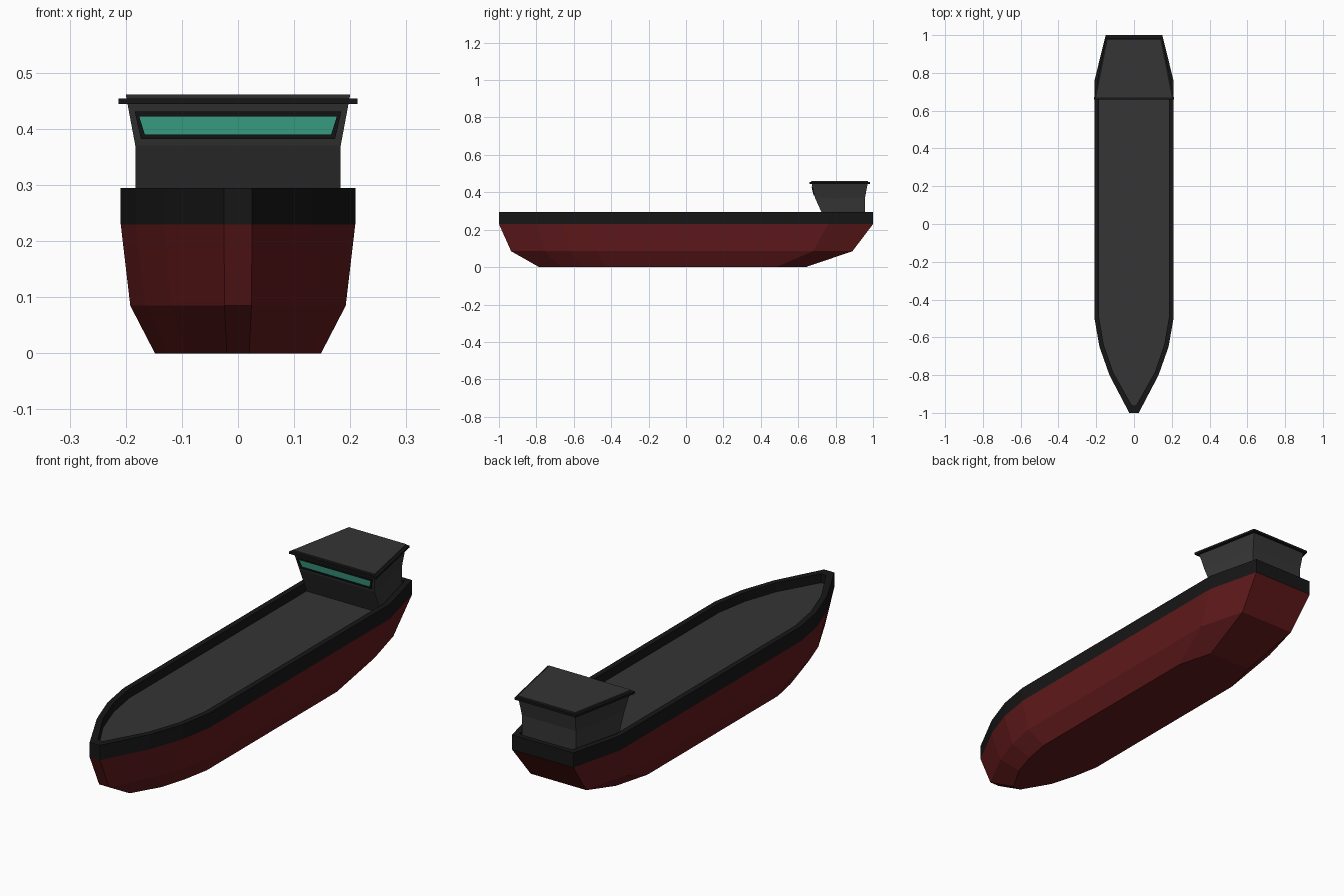
import bpy, bmesh

if "Cube" in bpy.data.objects:
    bpy.data.objects.remove(bpy.data.objects["Cube"])


def material(name, rgb):
    m = bpy.data.materials.new(name)
    m.diffuse_color = (*rgb, 1)
    m.use_nodes = True
    m.node_tree.nodes["Principled BSDF"].inputs["Base Color"].default_value = m.diffuse_color
    return m


RED = material("hull_red", (0.12, 0.01, 0.011))
BLACK = material("black", (0.008, 0.008, 0.008))
DARK = material("dark_grey", (0.035, 0.035, 0.035))
GREEN = material("glass_green", (0.05, 0.42, 0.28))


def ring(half, z):
    """Mirror a bow-to-stern half outline into a closed ring at height z."""
    return [(x, y, z) for x, y in half] + [(-x, y, z) for x, y in reversed(half)]


def loft(name, rings, mat, bottom=False, top=False, closed=False):
    """Skin a stack of equal-length rings."""
    bm = bmesh.new()
    vs = [[bm.verts.new(p) for p in r] for r in rings]
    n = len(vs[0])
    pairs = list(zip(vs, vs[1:])) + ([(vs[-1], vs[0])] if closed else [])
    for a, b in pairs:
        for i in range(n):
            j = (i + 1) % n
            bm.faces.new((a[i], a[j], b[j], b[i]))
    if bottom:
        bm.faces.new(vs[0][::-1])
    if top:
        bm.faces.new(vs[-1])
    bmesh.ops.recalc_face_normals(bm, faces=bm.faces)
    me = bpy.data.meshes.new(name)
    bm.to_mesh(me)
    bm.free()
    me.materials.append(mat)
    ob = bpy.data.objects.new(name, me)
    bpy.context.collection.objects.link(ob)
    return ob


# Half outlines of the hull, bow to stern
keel = [(0.02, -0.785), (0.09, -0.665), (0.125, -0.55), (0.148, -0.43), (0.148, 0.48), (0.105, 0.64)]
chine = [(0.024, -0.935), (0.118, -0.755), (0.165, -0.62), (0.192, -0.48), (0.192, 0.68), (0.136, 0.89)]
rail = [(0.025, -1.0), (0.13, -0.8), (0.183, -0.65), (0.209, -0.5), (0.209, 0.76), (0.15, 1.0)]
inner = [(0.012, -0.96), (0.11, -0.785), (0.16, -0.64), (0.185, -0.495), (0.185, 0.755), (0.13, 0.977)]
DECK_Z = 0.255

# Lower hull
loft("hull", [ring(keel, 0), ring(chine, 0.085), ring(rail, 0.23)], RED, bottom=True, top=True)

# Bulwark around the deck
loft("bulwark", [ring(rail, 0.23), ring(rail, 0.295), ring(inner, 0.295), ring(inner, 0.23)],
     BLACK, closed=True)

# Deck
loft("deck", [ring(inner, 0.235), ring(inner, DECK_Z)], DARK, bottom=True, top=True)

# Wheelhouse: flared, narrower at the stern
loft("wheelhouse", [ring([(0.183, 0.742), (0.132, 0.957)], DECK_Z),
                    ring([(0.183, 0.69), (0.132, 0.957)], 0.37),
                    ring([(0.2, 0.669), (0.14, 0.974)], 0.461)], DARK, bottom=True, top=True)

# Trim strip under the roof edge
trim_in, trim_out = [(0.195, 0.675), (0.136, 0.968)], [(0.213, 0.66), (0.149, 0.983)]
loft("roof_trim", [ring(trim_in, 0.444), ring(trim_out, 0.444),
                   ring(trim_out, 0.454), ring(trim_in, 0.454)], BLACK, closed=True)


# Window and frame lie on the sloped front wall
def front_quad(z0, z1, w0, w1, out):
    def y(z):
        return 0.69 - 0.021 * (z - 0.37) / 0.091 - out
    return [(-w0, y(z0), z0), (w0, y(z0), z0), (w1, y(z1), z1), (-w1, y(z1), z1)]


outer, hole = (0.382, 0.431, 0.173, 0.184), (0.39, 0.422, 0.166, 0.176)
loft("window_frame", [front_quad(*outer, -0.002), front_quad(*outer, 0.005),
                      front_quad(*hole, 0.005), front_quad(*hole, -0.002)], BLACK, closed=True)
loft("window_glass", [front_quad(*hole, -0.002), front_quad(*hole, 0.002)], GREEN,
     bottom=True, top=True)
